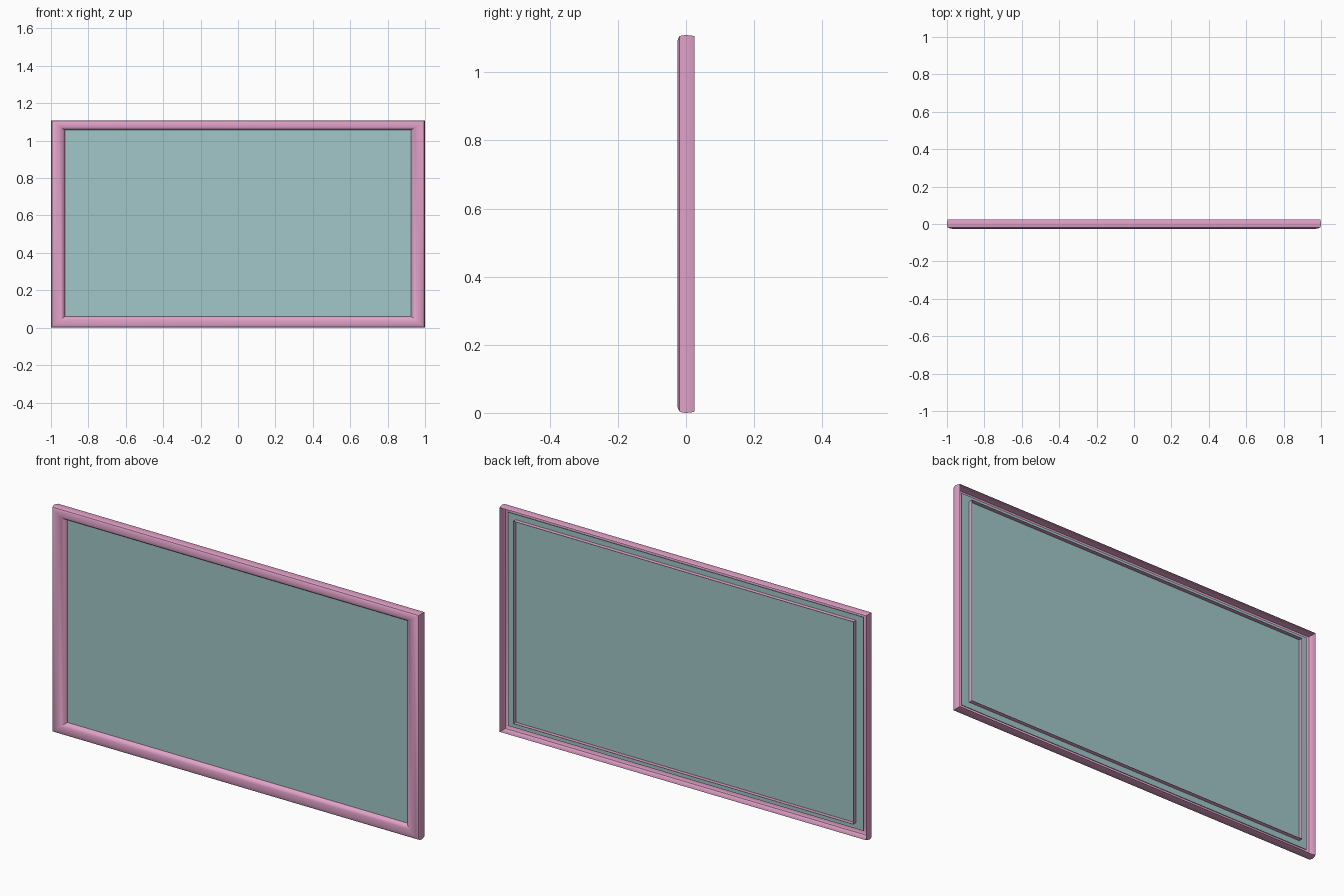
import bpy, bmesh, math

if "Cube" in bpy.data.objects:
    bpy.data.objects.remove(bpy.data.objects["Cube"])

def material(name, col):
    m = bpy.data.materials.new(name)
    m.diffuse_color = (*col, 1)
    m.use_nodes = True
    m.node_tree.nodes["Principled BSDF"].inputs["Base Color"].default_value = m.diffuse_color
    return m

PINK = material("frame_pink", (0.76, 0.36, 0.58))
TEAL = material("panel_teal", (0.36, 0.57, 0.58))

# moulding profile: (0 = outer edge .. 1 = opening edge, y), open at the back
PROFILE = [(0.06, 0.025), (0.015, 0.013), (0, 0), (0.015, -0.011), (0.06, -0.019),
           (0.2, -0.0235), (0.38, -0.0255), (0.55, -0.0255), (0.72, -0.0225),
           (0.87, -0.016), (0.96, -0.008), (1, 0), (1, 0.021)]
SIDE, BOTTOM, TOP, HEIGHT = 0.075, 0.061, 0.053, 1.109

# mitred frame: sweep the profile round the rectangle
bm = bmesh.new()
rings = []
for t, y in PROFILE:
    x, z0, z1 = 1 - SIDE * t, BOTTOM * t, HEIGHT - TOP * t
    rings.append([bm.verts.new(p) for p in
                  ((-x, y, z0), (x, y, z0), (x, y, z1), (-x, y, z1))])
for a, b in zip(rings, rings[1:]):
    for i in range(4):
        j = (i + 1) % 4
        bm.faces.new((a[i], a[j], b[j], b[i]))
mesh = bpy.data.meshes.new("frame")
bm.to_mesh(mesh)
bm.free()
frame = bpy.data.objects.new("frame", mesh)
bpy.context.collection.objects.link(frame)
mesh.materials.append(PINK)
bpy.context.view_layer.objects.active = frame
frame.select_set(True)
bpy.ops.object.shade_smooth_by_angle(angle=math.radians(35))

# thin panel held inside the frame
bpy.ops.mesh.primitive_cube_add(size=1, location=(0, -0.001, 0.557))
panel = bpy.context.object
panel.name = "panel"
panel.scale = (1.934, 0.004, 1.05)
bpy.ops.object.transform_apply(location=False, rotation=False, scale=True)
panel.data.materials.append(TEAL)
